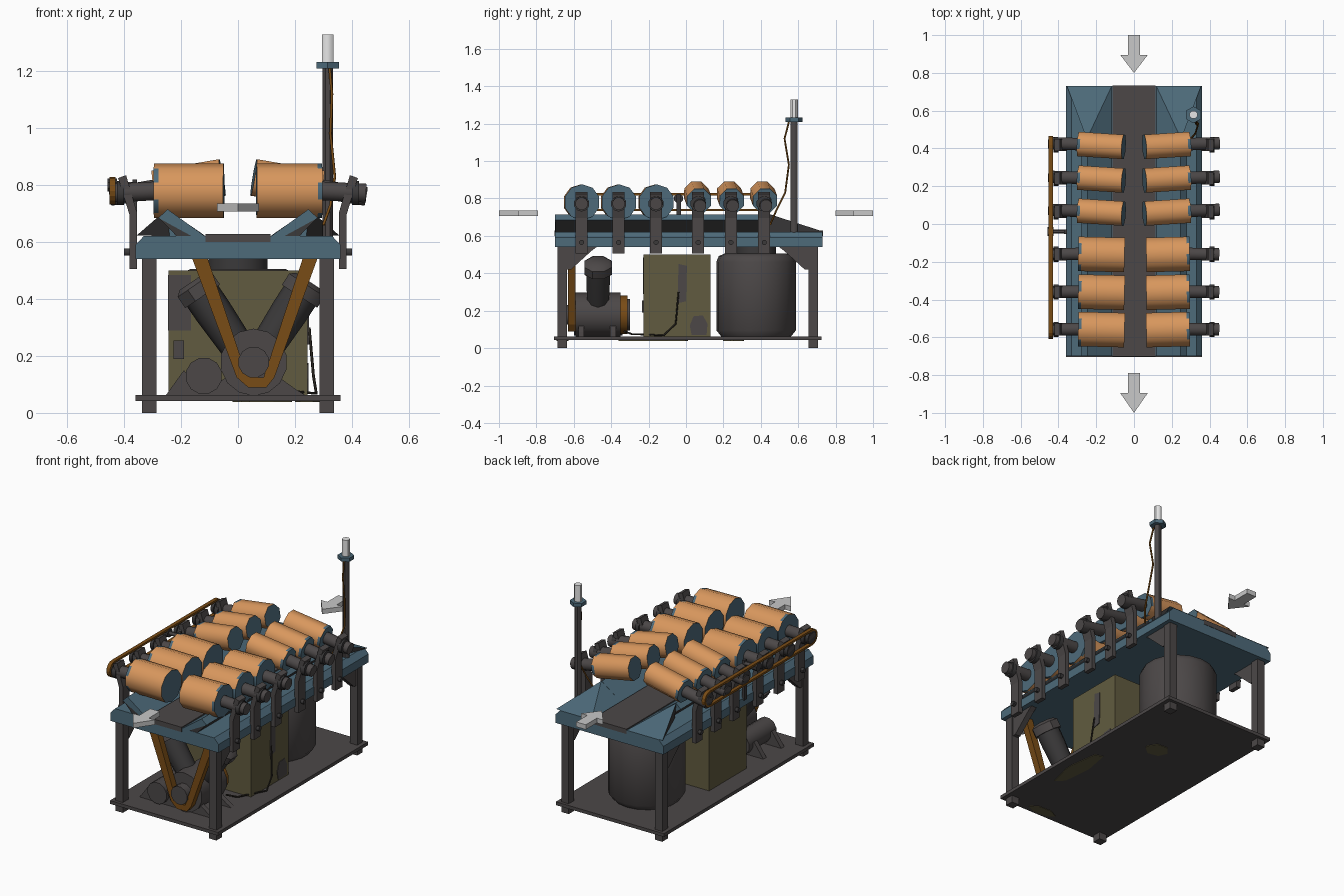
import bpy, bmesh, math
from mathutils import Vector

if "Cube" in bpy.data.objects:
    bpy.data.objects.remove(bpy.data.objects["Cube"])

def mat(name, c):
    m = bpy.data.materials.new(name)
    m.diffuse_color = (*c, 1)
    m.use_nodes = True
    m.node_tree.nodes["Principled BSDF"].inputs["Base Color"].default_value = m.diffuse_color
    return m

BLUE = mat("blue_paint", (0.075, 0.145, 0.195))
ORANGE = mat("orange_roller", (0.69, 0.31, 0.11))
GREY = mat("brown_grey_metal", (0.072, 0.064, 0.064))
DARK = mat("dark_metal", (0.043, 0.041, 0.042))
OLIVE = mat("olive_paint", (0.12, 0.105, 0.05))
BROWN = mat("brown_belt", (0.19, 0.072, 0.008))
CABLE = mat("black_cable", (0.02, 0.017, 0.013))
PALE = mat("pale_arrow", (0.58, 0.58, 0.58))
LAMP = mat("white_lamp", (0.8, 0.8, 0.8))

def mesh(name, verts, faces, mats, idx=None, smooth=0):
    me = bpy.data.meshes.new(name)
    me.from_pydata([tuple(v) for v in verts], [], faces)
    for m in mats:
        me.materials.append(m)
    if idx:
        me.polygons.foreach_set("material_index", idx)
    bm = bmesh.new()
    bm.from_mesh(me)
    bmesh.ops.recalc_face_normals(bm, faces=bm.faces)
    bm.to_mesh(me)
    bm.free()
    ob = bpy.data.objects.new(name, me)
    bpy.context.collection.objects.link(ob)
    if smooth:
        bpy.ops.object.select_all(action='DESELECT')
        ob.select_set(True)
        bpy.context.view_layer.objects.active = ob
        bpy.ops.object.shade_smooth_by_angle(angle=math.radians(smooth))
    return ob

def loft(name, rings, mats, idx=None, smooth=0):
    n, k = len(rings[0]), len(rings)
    faces = [(r*n+i, r*n+(i+1) % n, (r+1)*n+(i+1) % n, (r+1)*n+i)
             for r in range(k-1) for i in range(n)]
    faces += [tuple(range(n)), tuple(range((k-1)*n, k*n))]
    return mesh(name, [v for r in rings for v in r], faces, mats, idx, smooth)

def place(p, axis, t):
    return {'x': (t, p[0], p[1]), 'y': (p[0], t, p[1]), 'z': (p[0], p[1], t)}[axis]

def prism(name, prof, axis, a, b, m):
    return loft(name, [[place(p, axis, t) for p in prof] for t in (a, b)], [m])

def box(name, x0, x1, y0, y1, z0, z1, m):
    return prism(name, [(x0, y0), (x1, y0), (x1, y1), (x0, y1)], 'z', z0, z1, m)

def ring(c, d, r, n):
    d = Vector(d).normalized()
    u = d.cross(Vector((0, 0, 1)) if abs(d.z) < 0.9 else Vector((0, 1, 0))).normalized()
    w = d.cross(u)
    return [Vector(c) + r*(u*math.cos(a) + w*math.sin(a))
            for a in [2*math.pi*(i+0.5)/n for i in range(n)]]

def rod(name, p0, p1, m, r=None, n=12, stops=None, smooth=45):
    """Round part along a line; stops are (fraction, radius) pairs."""
    p0, p1 = Vector(p0), Vector(p1)
    st = stops or [(0, r), (1, r)]
    return loft(name, [ring(p0.lerp(p1, t), p1-p0, q, n) for t, q in st], [m], None, smooth)

def band(name, outer, inner, axis, a, b, m, closed=True):
    """Flat belt between an outer and an inner path."""
    n = len(outer)
    v = [place(p, axis, t) for t in (a, b) for path in (outer, inner) for p in path]
    f = []
    for i in range(n if closed else n-1):
        j = (i+1) % n
        f += [(i, j, n+j, n+i), (2*n+i, 2*n+j, 3*n+j, 3*n+i),
              (i, j, 2*n+j, 2*n+i), (n+i, n+j, 3*n+j, 3*n+i)]
    return mesh(name, v, f, [m])

def cable(name, pts, r, m):
    cu = bpy.data.curves.new(name, 'CURVE')
    cu.dimensions, cu.bevel_depth, cu.bevel_resolution = '3D', r, 1
    sp = cu.splines.new('POLY')
    sp.points.add(len(pts)-1)
    for q, p in zip(sp.points, pts):
        q.co = (*p, 1)
    cu.materials.append(m)
    bpy.context.collection.objects.link(bpy.data.objects.new(name, cu))

# frame: base plate, legs, corner braces
box("base_plate", -0.36, 0.36, -0.705, 0.725, 0.042, 0.062, GREY)
for s in (-1, 1):
    for y0, d in ((-0.687, 1), (0.655, -1)):
        box("leg", s*0.287, s*0.337, y0, y0+0.052, 0, 0.55, GREY)
        yi = y0+0.052 if d > 0 else y0
        prism("leg_brace", [(yi, 0.42), (yi, 0.55), (yi+d*0.17, 0.55), (yi+d*0.13, 0.52), (yi+d*0.02, 0.42)],
              'x', s*0.295, s*0.33, GREY)
for x, y, rx, ry in ((0.25, -0.17, 0.05, 0.2), (0.05, 0.255, 0.07, 0.06), (0.1, -0.66, 0.09, 0.035)):
    prism("paint_patch", [(x+rx*math.cos(a), y+ry*math.sin(a)) for a in range(7)], 'z', 0.039, 0.043, OLIVE)

# table with bevelled long edges, belt and slanted guide plates
prism("table_top", [(-0.36, 0.54), (0.36, 0.54), (0.36, 0.59), (0.33, 0.622), (-0.33, 0.622), (-0.36, 0.59)],
      'y', -0.70, 0.73, BLUE)
box("conveyor_belt", -0.115, 0.115, -0.702, 0.732, 0.60, 0.629, GREY)
for s in (-1, 1):
    prism("guide_plate", [(s*0.247, 0.715), (s*0.118, 0.622), (s*0.165, 0.622), (s*0.28, 0.685)],
          'y', -0.70, 0.45, BLUE)
    prism("guide_underside", [(s*0.14, 0.62), (s*0.25, 0.69), (s*0.275, 0.682), (s*0.215, 0.62)],
          'y', -0.698, 0.45, DARK)
    mesh("guide_funnel", [(s*0.25, 0.45, 0.715), (s*0.118, 0.45, 0.622), (s*0.118, 0.73, 0.624),
                          (s*0.355, 0.73, 0.624), (s*0.24, 0.45, 0.62)],
         [(0, 1, 2), (0, 2, 3), (0, 3, 4), (0, 4, 1), (1, 4, 3, 2)], [BLUE, DARK], [0, 0, 1, 0, 0])

# rollers, shafts and brackets
rows = [(-0.558, 0), (-0.36, 0), (-0.16, 0), (0.065, 1), (0.24, 1), (0.418, 1)]
for s in (-1, 1):
    for y, raised in rows:
        if raised:
            pi, po = Vector((s*0.055, y-0.01, 0.827)), Vector((s*0.292, y+0.005, 0.787))
            r, n, end = 0.07, 8, Vector((s*0.45, y+0.01, 0.76))
        else:
            pi, po = Vector((-0.05 if s < 0 else 0.065, y-0.004, 0.78)), Vector((s*0.295, y+0.002, 0.78))
            r, n, end = 0.096, 10, Vector((s*0.45, y, 0.772))
        d = po-pi
        idx = [0]*n + [i % 2 for i in range(n)] + [1, 1]
        loft("roller", [ring(pi.lerp(po, t), d, r, n) for t in (0, 0.93, 1)], [ORANGE, BLUE], idx, 50)
        rod("roller_shaft", po-d*0.05, end, GREY, 0.034)
        prism("roller_bracket", [(s*0.355, 0.505), (s*0.381, 0.505), (s*0.381, 0.695), (s*0.421, 0.825),
                                 (s*0.393, 0.835), (s*0.355, 0.705)], 'y', y-0.032, y+0.032, GREY)
        rod("bracket_bolt", (s*0.375, y, 0.565), (s*0.40, y, 0.565), DARK, 0.014, 8)
        rod("shaft_collar", (s*0.40, y, 0.772), (s*0.425, y, 0.772), DARK, 0.042, 10)
        if s < 0:
            rod("drive_pulley", (-0.45, y, 0.78), (-0.43, y, 0.78), DARK, 0.038)

# long drive belt on the left and its tensioner
def track(r):
    return ([(-0.56+r*math.cos(a), 0.78+r*math.sin(a)) for a in [math.pi*(0.5+i/8) for i in range(9)]] +
            [(0.418+r*math.cos(a), 0.78+r*math.sin(a)) for a in [math.pi*(1.5+i/8) for i in range(9)]])
band("roller_drive_belt", track(0.048), track(0.036), 'x', -0.452, -0.43, BROWN)
rod("tensioner_arm", (-0.455, -0.04, 0.80), (-0.36, -0.04, 0.80), GREY, 0.012, 8)
rod("tensioner_wheel", (-0.458, -0.04, 0.80), (-0.425, -0.04, 0.80), DARK, 0.025, 8)
prism("tensioner_bracket", [(-0.37, 0.58), (-0.355, 0.58), (-0.355, 0.82), (-0.37, 0.82)],
      'y', -0.052, -0.028, DARK)

# signal lamp on a post
rod("lamp_post", (0.315, 0.578, 0.6), (0.315, 0.578, 1.215), GREY, 0.02, 8)
rod("lamp_mount", (0.315, 0.578, 1.21), (0.315, 0.578, 1.232), BLUE, 0.045, 6)
rod("lamp", (0.315, 0.578, 1.23), (0.315, 0.578, 1.33), LAMP, 0.022, 8)
cable("lamp_cable", [(0.322, 0.55, 1.21), (0.33, 0.527, 1.12), (0.325, 0.55, 0.98), (0.34, 0.53, 0.83),
                     (0.325, 0.48, 0.73), (0.30, 0.45, 0.66)], 0.005, BROWN)

# pressure drum
rod("drum", (0, 0.375, 0.06), (0, 0.375, 0.505), GREY, n=18,
    stops=[(0, 0.185), (0.08, 0.213), (0.9, 0.213), (0.97, 0.2), (1, 0.17)])
rod("drum_neck", (0, 0.375, 0.5), (0, 0.375, 0.545), DARK, 0.107, 14)

# control cabinet with worn areas
box("cabinet", -0.245, 0.245, -0.227, 0.13, 0.06, 0.5, OLIVE)
box("cabinet_worn_panel", -0.246, -0.165, -0.231, -0.225, 0.29, 0.485, GREY)
box("cabinet_switch", -0.226, -0.19, -0.235, -0.225, 0.19, 0.255, GREY)
prism("cabinet_slot", [(-0.045, 0.24), (0.0, 0.25), (0.005, 0.44), (-0.04, 0.45)], 'x', 0.243, 0.249, GREY)
prism("cabinet_worn_spot", [(0.03, 0.07), (0.11, 0.07), (0.115, 0.13), (0.09, 0.175), (0.04, 0.17), (0.02, 0.12)],
      'x', 0.243, 0.248, GREY)

# V engine: case, mounts, two cylinders, side motor
rod("engine_case", (0.055, -0.59, 0.178), (0.055, -0.35, 0.178), GREY, 0.118, 14)
rod("engine_ring", (0.055, -0.352, 0.178), (0.055, -0.312, 0.178), BROWN, 0.102, 14)
rod("engine_end_cap", (0.055, -0.32, 0.178), (0.055, -0.30, 0.178), GREY, 0.085, 14)
rod("crank_pulley", (0.055, -0.64, 0.178), (0.055, -0.58, 0.178), GREY, 0.055)
for y in (-0.56, -0.39):
    prism("engine_mount", [(-0.255, 0.06), (-0.19, 0.15), (-0.13, 0.07), (0.0, 0.15), (0.11, 0.15), (0.2, 0.085),
                           (0.24, 0.06)], 'y', y-0.015, y+0.015, GREY)
rod("side_motor", (-0.12, -0.60, 0.13), (-0.12, -0.34, 0.13), GREY, 0.065)
for s in (-1, 1):
    foot, top = Vector((0.05+s*0.03, -0.47, 0.2)), Vector((0.045+s*0.205, -0.47, 0.462))
    rod("engine_cylinder", foot, top, DARK, n=10, stops=[(0, 0.058), (0.6, 0.066), (0.95, 0.066)])
    rod("cylinder_head", foot.lerp(top, 0.8), top, GREY, n=8, stops=[(0, 0.08), (0.75, 0.08), (1, 0.06)])

# V belt rising to the table
band("engine_belt", [(-0.162, 0.545), (-0.005, 0.125), (0.035, 0.09), (0.1, 0.09), (0.128, 0.125), (0.28, 0.545)],
     [(-0.107, 0.545), (0.018, 0.17), (0.045, 0.125), (0.09, 0.125), (0.105, 0.17), (0.228, 0.545)],
     'y', -0.632, -0.592, BROWN, False)
cable("power_cable", [(0.15, -0.33, 0.09), (0.2, -0.29, 0.075), (0.275, -0.12, 0.068), (0.265, -0.055, 0.13),
                      (0.25, -0.04, 0.3)], 0.005, CABLE)

# flow arrows, both pointing to the front
for y in (1.0, -0.79):
    prism("flow_arrow", [(-0.032, y), (0.032, y), (0.032, y-0.105), (0.073, y-0.105), (0, y-0.21 if y < 0 else y-0.2),
                         (-0.073, y-0.105), (-0.032, y-0.105)], 'z', 0.707, 0.736, PALE)
